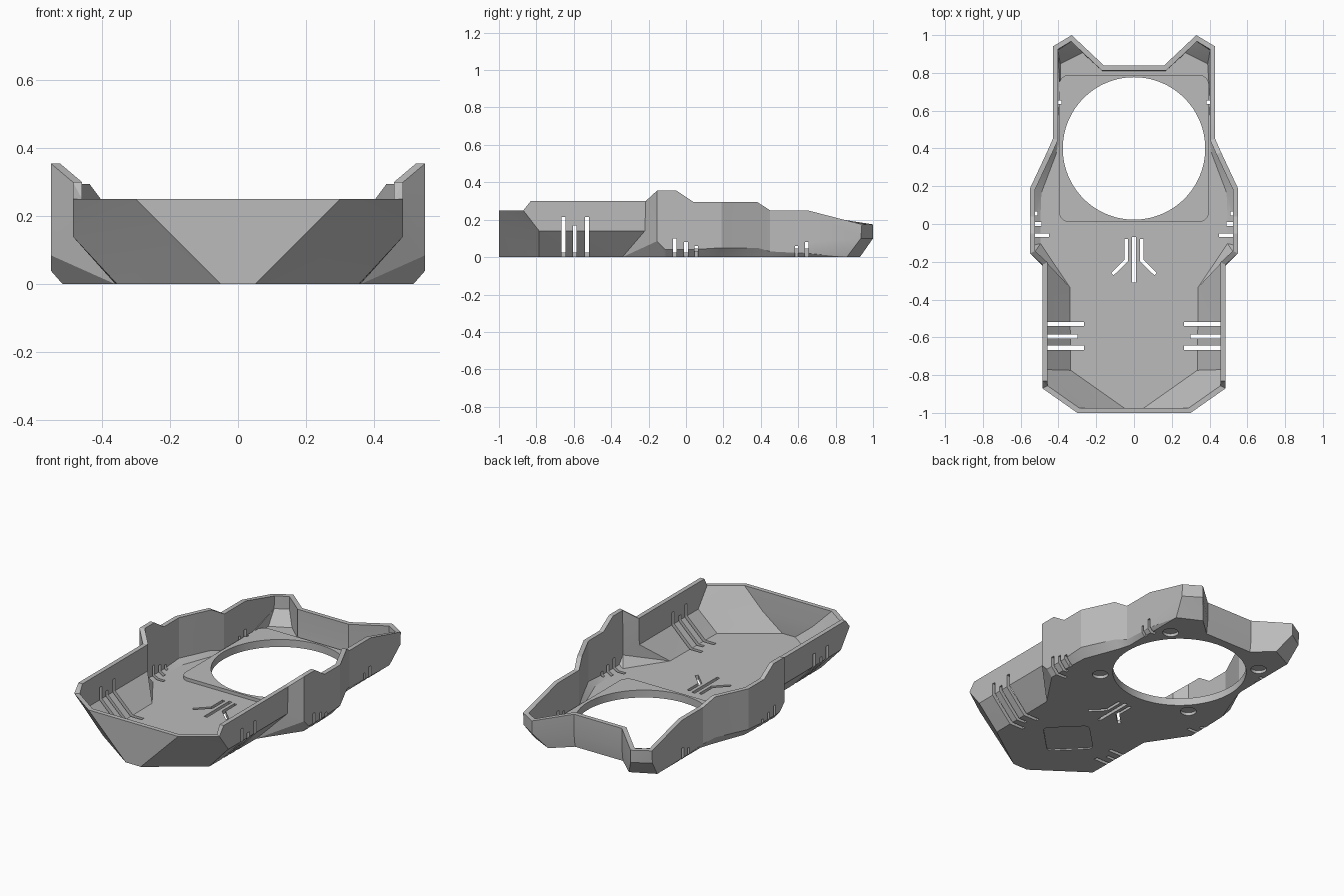
import bpy, bmesh, math
from mathutils import Vector, Matrix

cube = bpy.data.objects.get("Cube")
if cube:
    bpy.data.objects.remove(cube, do_unlink=True)

grey = bpy.data.materials.new("plain grey")
grey.use_nodes = True
grey.diffuse_color = (0.5, 0.5, 0.5, 1)
grey.node_tree.nodes["Principled BSDF"].inputs["Base Color"].default_value = (0.5, 0.5, 0.5, 1)


def make_object(name, bm):
    bmesh.ops.recalc_face_normals(bm, faces=bm.faces)
    mesh = bpy.data.meshes.new(name)
    bm.to_mesh(mesh)
    bm.free()
    mesh.materials.append(grey)
    obj = bpy.data.objects.new(name, mesh)
    bpy.context.collection.objects.link(obj)
    return obj


def mirrored(half):
    return half + [Vector((-p.x, p.y, p.z)) for p in reversed(half)]


def inset(ring, d, z=None):
    """Mitred inward offset of a counter-clockwise ring in plan."""
    out, n = [], len(ring)
    for i, p in enumerate(ring):
        def side(step):
            for k in range(1, n):
                e = (ring[(i + step * k) % n] - p).to_2d() * step
                if e.length > 0.001:
                    e.normalize()
                    return Vector((-e.y, e.x))
        a, b = side(-1), side(1)
        m = (a + b) * d / (1 + a.dot(b))
        out.append(Vector((p.x + m.x, p.y + m.y, p.z if z is None else z)))
    return out


# Shell columns, front to back: bottom x y, middle x y z, rim x y z
columns = [
    (.05, -1, .175, -1, .125, .30, -1, .25),
    (.355, -.785, .485, -.785, .14, .485, -.87, .25),
    (.355, -.785, .485, -.785, .14, .485, -.83, .30),
    (.36, -.34, .485, -.22, .14, .485, -.215, .30),
    (.36, -.34, .55, -.155, .085, .55, -.155, .355),
    (.515, -.11, .55, -.11, .04, .55, -.05, .355),
    (.515, .04, .55, .04, .04, .55, .04, .295),
    (.51, .17, .55, .19, .05, .55, .19, .295),
    (.43, .38, .461, .38, .05, .461, .38, .295),
    (.41, .45, .43, .45, .03, .43, .45, .25),
    (.41, .65, .43, .65, .02, .43, .65, .25),
    (.41, .86, .43, .935, .10, .43, .94, .175),
    (.27, .93, .33, 1, .10, .33, 1, .175),
    (.16, .83, .16, .84, .08, .16, .84, .20),
]
bottom = mirrored([Vector((c[0], c[1], 0)) for c in columns])
middle = mirrored([Vector(c[2:5]) for c in columns])
rim = mirrored([Vector(c[5:8]) for c in columns])
rings = [bottom, middle, rim, inset(rim, .027), inset(middle, .027), inset(bottom, .02, .025)]

bm = bmesh.new()
loops = [[bm.verts.new(p) for p in ring] for ring in rings]
count = len(bottom)
for low, high in zip(loops, loops[1:]):
    for i in range(count):
        j = (i + 1) % count
        bm.faces.new((low[i], low[j], high[j], high[i]))
bm.faces.new(loops[0][::-1])
bm.faces.new(loops[-1])
bmesh.ops.remove_doubles(bm, verts=bm.verts, dist=.0005)
bmesh.ops.triangulate(bm, faces=[f for f in bm.faces if len(f.verts) == 4])
shell = make_object("tray_shell", bm)


def box(bm, x0, x1, y0, y1, z0, z1, turn=0, radius=0):
    """Box between limits, turned about its own centre, with optional round corners."""
    center = Vector(((x0 + x1) / 2, (y0 + y1) / 2, (z0 + z1) / 2))
    mat = (Matrix.Translation(center) @ Matrix.Rotation(turn, 4, 'Z')
           @ Matrix.Diagonal((x1 - x0, y1 - y0, z1 - z0, 1)))
    verts = bmesh.ops.create_cube(bm, size=1, matrix=mat)["verts"]
    if radius:
        edges = {e for v in verts for e in v.link_edges
                 if abs(e.verts[0].co.z - e.verts[1].co.z) > .001}
        bmesh.ops.bevel(bm, geom=list(edges), offset=radius, segments=6,
                        profile=.5, affect='EDGES')


def cylinder(bm, x, y, z0, z1, r, segments):
    bmesh.ops.create_cone(bm, cap_ends=True, segments=segments, radius1=r, radius2=r,
                          depth=z1 - z0, matrix=Matrix.Translation((x, y, (z0 + z1) / 2)))


# Raised rounded plate around the opening
bm = bmesh.new()
box(bm, -.397, .397, .01, .79, .02, .045, radius=.055)
plate = make_object("opening_plate", bm)

# Cutters: large opening, screw pockets, vents and the underside recess
bm = bmesh.new()
cylinder(bm, 0, .4, -.1, .2, .377, 128)
for sx in (-1, 1):
    for y in (.09, .71):
        cylinder(bm, sx * .325, y, -.1, .018, .045, 32)
    # side vents: y, inner end, height, half width
    for y, x, top, w in ((-.655, .265, .215, .011), (-.595, .3, .17, .01), (-.53, .265, .215, .011),
                         (-.06, .45, .10, .01), (0, .49, .08, .01), (.055, .51, .06, .01),
                         (.59, .402, .06, .008), (.645, .385, .08, .01)):
        box(bm, min(sx * x, sx * .7), max(sx * x, sx * .7), y - w, y + w, -.1, top)
    # bent floor vents, cut as one outline
    path = [(.031, -.08), (.031, -.196), (.108, -.272), (.121, -.259), (.049, -.188), (.049, -.08)]
    face = bm.faces.new([bm.verts.new((sx * x, y, -.1)) for x, y in path])
    up = bmesh.ops.extrude_face_region(bm, geom=[face])["geom"]
    bmesh.ops.translate(bm, vec=(0, 0, .2), verts=[v for v in up if isinstance(v, bmesh.types.BMVert)])
box(bm, -.01, .01, -.31, -.07, -.1, .1)
box(bm, -.13, .13, -.71, -.45, -.1, .008, turn=math.pi / 4, radius=.03)
cutter = make_object("opening_cutter", bm)
cutter.hide_render = True

for obj in (shell, plate):
    mod = obj.modifiers.new("openings", 'BOOLEAN')
    mod.operation = 'DIFFERENCE'
    mod.solver = 'EXACT'
    mod.use_self = True
    mod.object = cutter
    bpy.ops.object.select_all(action='DESELECT')
    obj.select_set(True)
    bpy.context.view_layer.objects.active = obj
    bpy.ops.object.modifier_apply(modifier=mod.name)
    bpy.ops.object.shade_smooth_by_angle(angle=math.radians(20))
bpy.data.objects.remove(cutter, do_unlink=True)
